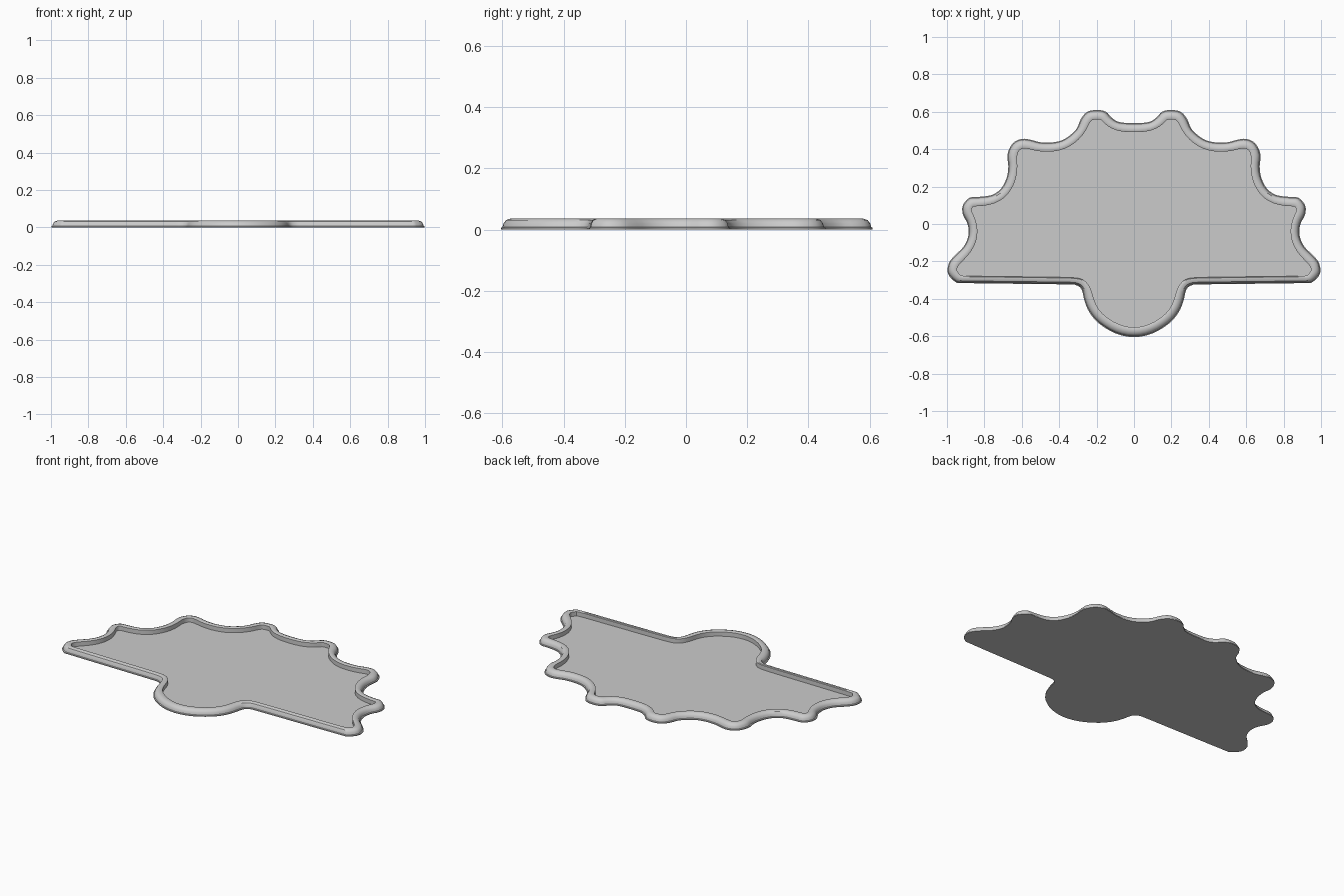
import bpy
import bmesh
import math
from mathutils import Vector

cube = bpy.data.objects.get("Cube")
if cube:
    bpy.data.objects.remove(cube)

# Right half of the scalloped outline, from back centre to front centre
HALF = [(0, .54), (.08, .545), (.12, .57), (.15, .6), (.195, .61), (.25, .6),
        (.285, .56), (.31, .505), (.37, .455), (.43, .437), (.5, .437),
        (.55, .45), (.6, .455), (.65, .43), (.677, .37), (.672, .31),
        (.68, .25), (.71, .19), (.76, .155), (.83, .145), (.88, .14),
        (.915, .1), (.915, .05), (.89, 0), (.885, -.06), (.91, -.12),
        (.96, -.17), (.99, -.21), (.995, -.265), (.955, -.31), (.9, -.316),
        (.6, -.32), (.36, -.323), (.31, -.327), (.28, -.35), (.265, -.41),
        (.24, -.47), (.19, -.53), (.1, -.585), (0, -.605)]

# Rim cross-section: share of the rim width inward, height
FLOOR, TOP = 0.007, 0.036
RIM = [(0, 0), (0, .006), (.1, .008), (.16, .02), (.32, .031), (.6, TOP),
       (.9, TOP), (1, .033), (1, FLOOR)]


def smooth_loop(points, steps=3):
    """Closed Catmull-Rom curve through the points."""
    out, n = [], len(points)
    for i in range(n):
        a, b, c, d = (points[(i + k) % n] for k in (-1, 0, 1, 2))
        for s in range(steps):
            t = s / steps
            out.append(0.5 * (2 * b + (c - a) * t + (2*a - 5*b + 4*c - d) * t**2
                              + (3*b - a - 3*c + d) * t**3))
    return out


def inner_loop(loop):
    """Inner edge of the rim, narrower along the straight front."""
    n, out = len(loop), []
    for i, p in enumerate(loop):
        along = (loop[(i + 1) % n] - loop[i - 1]).normalized()
        inward = Vector((along.y, -along.x))
        width = 0.038 if inward.y > 0.9 and abs(p.x) > 0.3 else 0.05
        out.append(p + inward * width)
    for _ in range(3):
        out = [(out[i - 1] + 2 * out[i] + out[(i + 1) % n]) / 4 for i in range(n)]
    return out


right = [Vector(p) for p in HALF]
left = [Vector((-p.x, p.y)) for p in reversed(right[1:-1])]
outer = smooth_loop(right + left)
inner = inner_loop(outer)

# Tray: underside, rounded rim and recessed floor
bm = bmesh.new()
rings = [[bm.verts.new((*a.lerp(b, t), z)) for a, b in zip(outer, inner)]
         for t, z in RIM]
n = len(outer)
for low, high in zip(rings, rings[1:]):
    for i in range(n):
        j = (i + 1) % n
        bm.faces.new((low[i], low[j], high[j], high[i]))
bm.faces.new(rings[0])
bm.faces.new(rings[-1])
bmesh.ops.recalc_face_normals(bm, faces=bm.faces)
mesh = bpy.data.meshes.new("scalloped_tray")
bm.to_mesh(mesh)
bm.free()
tray = bpy.data.objects.new("scalloped_tray", mesh)
bpy.context.collection.objects.link(tray)

# Plain grey material
grey = bpy.data.materials.new("plain_grey")
grey.use_nodes = True
grey.diffuse_color = (0.6, 0.6, 0.6, 1)
grey.node_tree.nodes["Principled BSDF"].inputs["Base Color"].default_value = (0.6, 0.6, 0.6, 1)
mesh.materials.append(grey)

# Soft rim with crisp floor and base edges
bpy.context.view_layer.objects.active = tray
tray.select_set(True)
bpy.ops.object.shade_smooth_by_angle(angle=math.radians(35))
